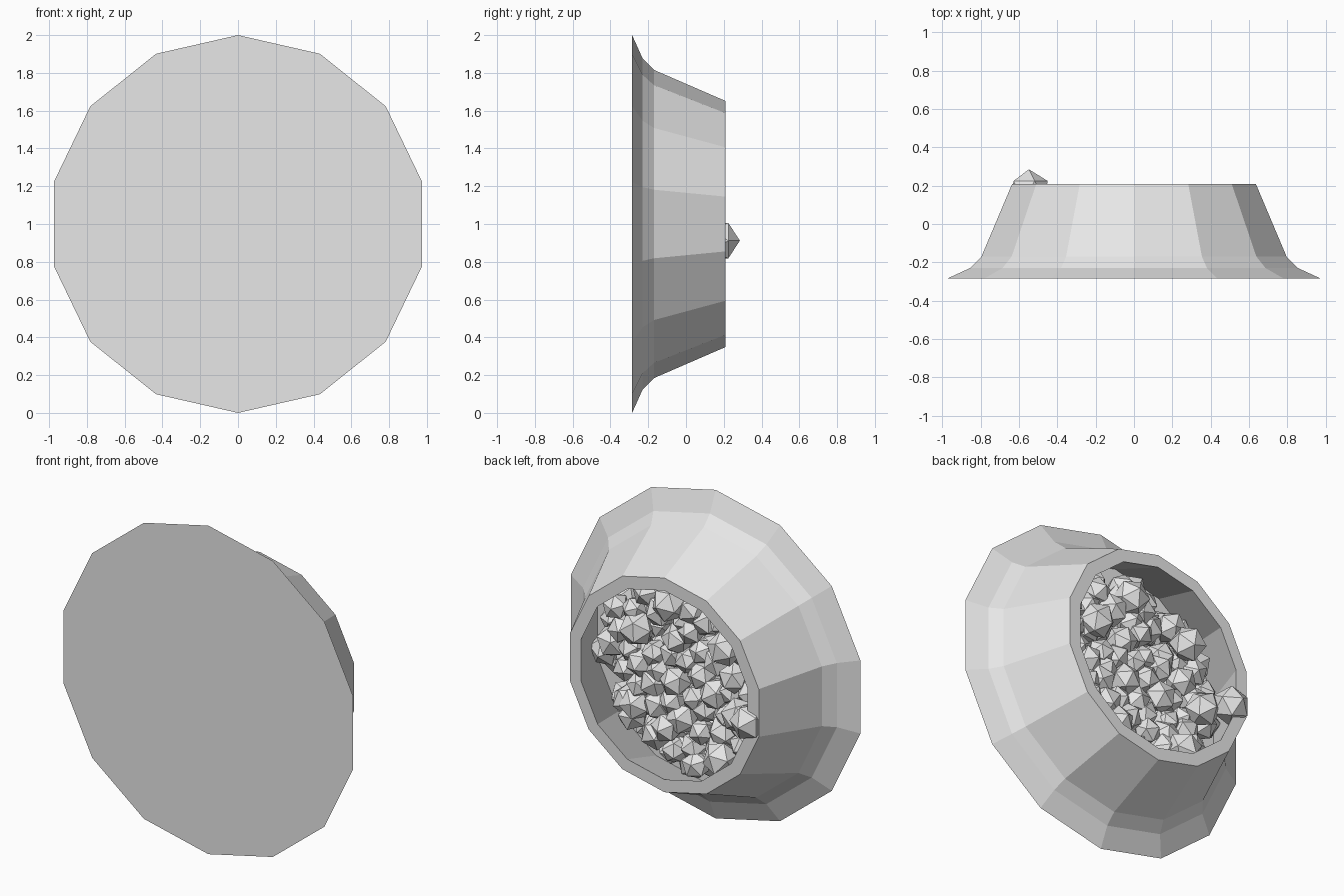
import bpy, bmesh, math, random
from mathutils import Matrix, Vector, Euler

if "Cube" in bpy.data.objects:
    bpy.data.objects.remove(bpy.data.objects["Cube"])

random.seed(7)
SIDES = 14


def material(name, color):
    m = bpy.data.materials.new(name)
    m.diffuse_color = (*color, 1)
    m.use_nodes = True
    m.node_tree.nodes["Principled BSDF"].inputs["Base Color"].default_value = m.diffuse_color
    return m


grey = material("light grey", (0.8, 0.8, 0.8))


def finish(bm, name):
    bmesh.ops.recalc_face_normals(bm, faces=bm.faces)
    mesh = bpy.data.meshes.new(name)
    bm.to_mesh(mesh)
    bm.free()
    mesh.materials.append(grey)
    obj = bpy.data.objects.new(name, mesh)
    bpy.context.collection.objects.link(obj)
    return obj


# Bowl: (radius, y) profile turned about the y axis, capped front and inside
profile = [(1.0, -0.285), (0.877, -0.23), (0.816, -0.17), (0.652, 0.208),
           (0.575, 0.208), (0.725, -0.16)]
bm = bmesh.new()
rings = []
for r, y in profile:
    rings.append([bm.verts.new((r * math.sin(2 * math.pi * i / SIDES), y,
                                1 + r * math.cos(2 * math.pi * i / SIDES)))
                  for i in range(SIDES)])
for a, b in zip(rings, rings[1:]):
    for i in range(SIDES):
        j = (i + 1) % SIDES
        bm.faces.new((a[i], a[j], b[j], b[i]))
bm.faces.new(rings[0])
bm.faces.new(rings[-1])
finish(bm, "bowl")

# Nuggets: faceted stones heaped inside the bowl
bm = bmesh.new()


def nugget(x, y, z, radius):
    turn = Euler([random.uniform(0, 6.28) for _ in range(3)]).to_matrix().to_4x4()
    bmesh.ops.create_icosphere(bm, subdivisions=1, radius=radius,
                               matrix=Matrix.Translation((x, y, z)) @ turn)


for count, depth, reach in ((75, -0.11, 0.62), (60, -0.02, 0.55)):
    for i in range(count):
        r = reach * math.sqrt((i + 0.5) / count) + random.uniform(-0.02, 0.02)
        a = i * 2.39996 + random.uniform(-0.1, 0.1)
        nugget(r * math.sin(a), depth + random.uniform(-0.03, 0.03),
               1 + r * math.cos(a), random.uniform(0.075, 0.1))

# Larger loose stones on top, one resting over the rim
for x, y, z in ((-0.32, 0.08, 1.26), (-0.29, 0.08, 0.58), (0.07, 0.06, 1.42),
                (-0.42, 0.09, 0.88), (0.3, 0.04, 1.2)):
    nugget(x, y, z, 0.105)
tilt = Vector((0, 0, 1)).rotation_difference(Vector((0, 1, 0))).to_matrix().to_4x4()
bmesh.ops.create_icosphere(bm, subdivisions=1, radius=0.11,
                           matrix=Matrix.Translation((-0.548, 0.175, 0.912)) @ tilt)
finish(bm, "nuggets")
